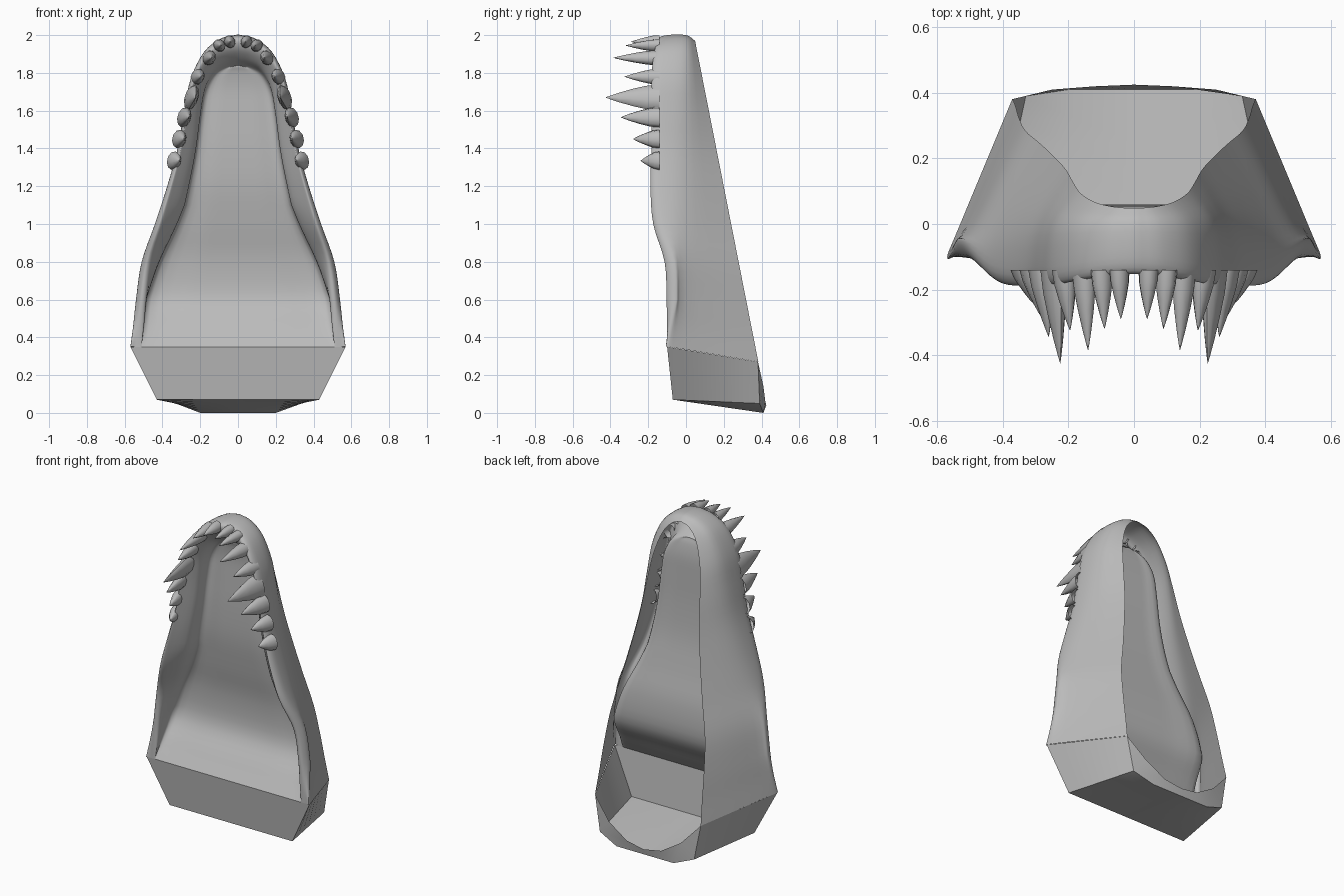
import bpy, bmesh
from math import sin, cos, pi
from mathutils import Vector

cube = bpy.data.objects.get("Cube")
if cube:
    bpy.data.objects.remove(cube, do_unlink=True)

grey = bpy.data.materials.new("plain grey")
grey.use_nodes = True
colour = (0.5, 0.5, 0.5, 1)
grey.diffuse_color = colour
grey.node_tree.nodes["Principled BSDF"].inputs["Base Color"].default_value = colour


def spline(points, steps):
    """Smooth curve running through all the points."""
    pts = [Vector(p) for p in points]
    ext = [pts[0] * 2 - pts[1]] + pts + [pts[-1] * 2 - pts[-2]]
    out = []
    for a, b, c, d in zip(ext, ext[1:], ext[2:], ext[3:]):
        for k in range(steps):
            t = k / steps
            out.append((b * 2 + (c - a) * t + (a * 2 - b * 5 + c * 4 - d) * t**2
                        + (b * 3 - a - c * 3 + d) * t**3) / 2)
    return out + [pts[-1]]


def add_rows(bm, rows, closed=False):
    """Skin a list of equally long point rows with quads."""
    grid = [[bm.verts.new(p) for p in row] for row in rows]
    for lo, hi in zip(grid, grid[1:]):
        n = len(lo)
        for i in range(n if closed else n - 1):
            j = (i + 1) % n
            bm.faces.new((lo[i], lo[j], hi[j], hi[i]))


def finish(name, bm, angle):
    bmesh.ops.remove_doubles(bm, verts=bm.verts, dist=0.0005)
    bmesh.ops.recalc_face_normals(bm, faces=bm.faces)
    mesh = bpy.data.meshes.new(name)
    bm.to_mesh(mesh)
    bm.free()
    mesh.materials.append(grey)
    obj = bpy.data.objects.new(name, mesh)
    bpy.context.collection.objects.link(obj)
    bpy.ops.object.select_all(action='DESELECT')
    obj.select_set(True)
    bpy.context.view_layer.objects.active = obj
    bpy.ops.object.shade_smooth_by_angle(angle=angle)
    return obj


def mirrored(half):
    """Extend a half row that ends on the centre line to the other side."""
    return half + [Vector((-p[0], p[1], p[2])) for p in reversed(half[:-1])]


# Jaw stations: half width, height, rim depth, floor depth
STATIONS = [
    (.57, .35, -.10, -.10), (.555, .46, -.10, -.03), (.54, .6, -.10, .05),
    (.51, .8, -.11, .055), (.44, 1.0, -.17, .02), (.375, 1.2, -.185, -.01),
    (.32, 1.4, -.18, -.02), (.285, 1.6, -.18, -.02), (.25, 1.77, -.18, -.02),
    (.18, 1.91, -.17, -.03), (.09, 1.98, -.155, -.04), (0, 2.0, -.15, -.04)]


def jaw_row(w, z, rim, floor):
    w = max(w, 0)
    tip = max(0, (z - 1.4) / .6) ** 2
    low = max(0, 1 - (z - .35) / .25)
    spread = .85 - .19 * min(1, max(0, (z - .6) / .5))
    zb = z - .03 - .05 * low
    zf = z - .16 * tip
    half = [
        (.65 * w, .05 + (1.96 - zb) * .197, zb),            # open back edge
        (.93 * w, 0, z - .015 * low),                       # outer wall
        (w, rim + .05 * (1 - low), z),
        (.96 * w, rim, z - .02 * tip),                      # rounded rim
        (.9 * w, rim + .01 * (1 - low), z - .07 * tip),
        ((spread + .05) * w, (rim + floor) / 2, z - .12 * tip),
        (spread * w, floor, zf),                            # mouth floor
        (spread * w / 2, floor, zf),
        (0, floor, zf)]
    return spline(mirrored([Vector(p) for p in half]), 4)


bm = bmesh.new()
add_rows(bm, [jaw_row(*s) for s in (Vector(p) for p in spline(STATIONS, 4))])
finish("jaw_shell", bm, 1.0)

# Bowl at the base: front edge, underside and curved rear rim
front = [(.57, -.1, .35), (.43, -.07, .07), (.22, -.07, .07), (0, -.07, .07)]
under = [(.37, .381, .27), (.33, .39, .05), (.2, .41, 0), (0, .41, 0)]
rear = [(.37, .381, .27), (.25, .41, .14), (.12, .42, .06), (0, .425, .04)]
front, under, rear = ([Vector(p) for p in row] for row in (front, under, rear))

bm = bmesh.new()
rows = [[a.lerp(b, t / 6) for a, b in zip(front, under)] for t in range(7)]
add_rows(bm, [mirrored(r) for r in rows + [rear]])
finish("base_bowl", bm, 0.7)

bm = bmesh.new()
lip = [Vector((p.x / .43 * .57, -.1, .35)) for p in front[1:]]
add_rows(bm, [mirrored(lip), mirrored(front[1:])])
finish("base_front", bm, 0.7)

# Teeth: tip position and half length along the rim
TEETH = [
    (.04, -.29, 1.965, .03), (.09, -.32, 1.945, .032), (.14, -.385, 1.88, .042),
    (.195, -.325, 1.78, .045), (.225, -.425, 1.67, .07), (.26, -.345, 1.565, .055),
    (.285, -.28, 1.45, .05), (.31, -.24, 1.335, .05)]
PROFILE = [(0, 1), (.25, .92), (.5, .68), (.75, .38), (.92, .14), (1, .01)]


def tooth_rows(index, side):
    x, y, z, size = TEETH[index]
    before, after = TEETH[max(index - 1, 0)], TEETH[min(index + 1, len(TEETH) - 1)]
    along = Vector((after[0] - before[0], 0, after[2] - before[2])).normalized()
    across = Vector((along.z, 0, -along.x))
    root, tip = Vector((x * 1.1, -.14, z)), Vector((x, y, z))
    rows = []
    for t, r in PROFILE:
        ring = []
        for k in range(10):
            a = 2 * pi * k / 10
            p = root.lerp(tip, t) + along * cos(a) * size * r + across * sin(a) * .035 * r
            ring.append((p.x * side, p.y, p.z))
        rows.append(ring)
    return rows


for side, label in ((1, "left"), (-1, "right")):
    bm = bmesh.new()
    for i in range(len(TEETH)):
        add_rows(bm, tooth_rows(i, side), closed=True)
    finish(label + "_teeth", bm, 1.0)
